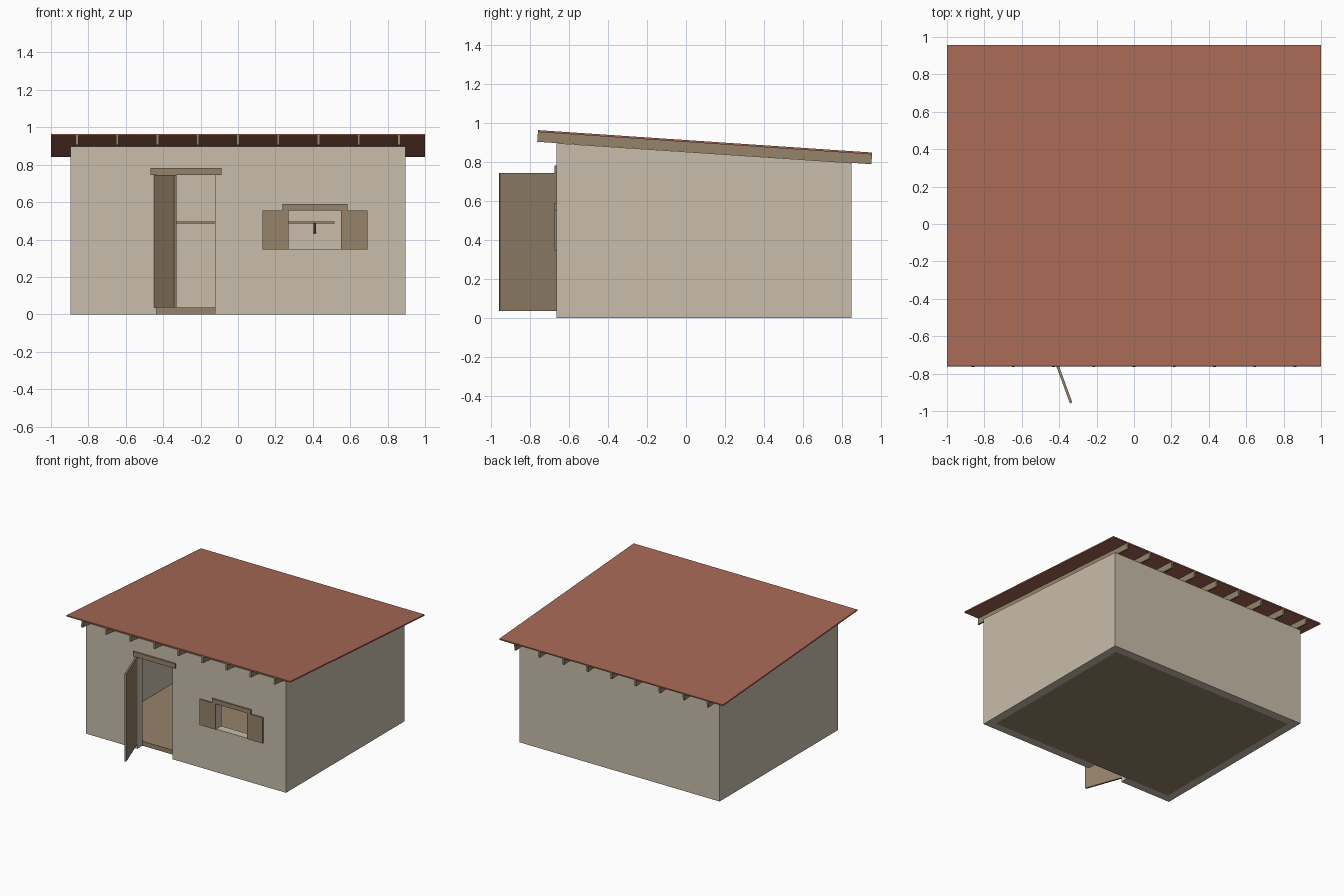
import bpy, bmesh, math
from mathutils import Matrix, Vector

if "Cube" in bpy.data.objects:
    bpy.data.objects.remove(bpy.data.objects["Cube"])


def material(name, rgb):
    lin = [(c / 255 / 12.92) if c < 10 else ((c / 255 + 0.055) / 1.055) ** 2.4 for c in rgb]
    m = bpy.data.materials.new(name)
    m.diffuse_color = (*lin, 1)
    m.use_nodes = True
    m.node_tree.nodes["Principled BSDF"].inputs["Base Color"].default_value = m.diffuse_color
    return m


PLASTER = material("pale plaster", (200, 189, 171))
WOOD = material("weathered wood", (150, 131, 107))
CLAY = material("red clay", (167, 105, 85))


def prism(name, profile, x0, x1, mat):
    """Extrude a (y, z) profile along x."""
    bm = bmesh.new()
    face = bm.faces.new([bm.verts.new((x0, y, z)) for y, z in profile])
    ext = bmesh.ops.extrude_face_region(bm, geom=[face])["geom"]
    bmesh.ops.translate(bm, vec=(x1 - x0, 0, 0),
                        verts=[v for v in ext if isinstance(v, bmesh.types.BMVert)])
    bmesh.ops.recalc_face_normals(bm, faces=bm.faces)
    me = bpy.data.meshes.new(name)
    bm.to_mesh(me)
    bm.free()
    me.materials.append(mat)
    ob = bpy.data.objects.new(name, me)
    bpy.context.collection.objects.link(ob)
    return ob


def box(name, x, y, z, mat):
    return prism(name, [(y[0], z[0]), (y[1], z[0]), (y[1], z[1]), (y[0], z[1])], x[0], x[1], mat)


def cut(ob, cutter):
    mod = ob.modifiers.new("cut", "BOOLEAN")
    mod.operation, mod.solver, mod.object = "DIFFERENCE", "EXACT", cutter
    bpy.context.view_layer.objects.active = ob
    bpy.ops.object.modifier_apply(modifier=mod.name)
    bpy.data.objects.remove(cutter)


WX, YF, YB, T = 0.895, -0.665, 0.849, 0.066   # wall extents and thickness
FLOOR = 0.036
DOOR_X, DOOR_TOP = (-0.435, -0.122), 0.744
WIN_X, WIN_Z = (0.27, 0.552), (0.348, 0.556)

# Walls: sloped-top block, hollowed, with door and window openings
walls = prism("walls", [(YF, 0), (YB, 0), (YB, 0.797), (YF, 0.898)], -WX, WX, PLASTER)
cut(walls, box("room_cutter", (-WX + T, WX - T), (YF + T, YB - T), (-0.1, 1.2), PLASTER))
cut(walls, box("door_cutter", DOOR_X, (YF - 0.1, YF + T + 0.05), (-0.1, DOOR_TOP), PLASTER))
cut(walls, box("window_cutter", WIN_X, (YF - 0.1, YF + T + 0.05), WIN_Z, PLASTER))

# Floor slab inside the walls
box("floor", (-WX + T, WX - T), (YF + T, YB - T), (0, FLOOR), WOOD)

# Sloped roof sheet and rafters, built flat then tilted about the front edge
tilt = Matrix.Translation((0, -0.76, 0.965)) @ Matrix.Rotation(-math.atan(0.067), 4, "X")
LENGTH = 1.72
roof = box("roof", (-1, 1), (0, LENGTH), (-0.010, 0), CLAY)
roof.data.transform(tilt)
for i in range(-4, 5):
    x = i * 0.2152
    r = box(f"rafter_{i + 5}", (x - 0.007, x + 0.007), (0, LENGTH), (-0.060, -0.010), WOOD)
    r.data.transform(tilt)

# Lintels and open shutters on the front face
OUT = YF - 0.011
box("door_lintel", (-0.467, -0.088), (OUT, YF + 0.002), (DOOR_TOP, 0.783), WOOD)
box("window_lintel", (0.239, 0.585), (OUT, YF + 0.002), (WIN_Z[1], 0.591), WOOD)
box("left_shutter", (0.131, WIN_X[0]), (OUT, YF), WIN_Z, WOOD)
box("right_shutter", (WIN_X[1], 0.692), (OUT, YF), WIN_Z, WOOD)

# Door standing open on its left hinge
door = box("door", (0, 0.308), (-0.014, 0), (FLOOR, DOOR_TOP), WOOD)
door.data.transform(Matrix.Translation((DOOR_X[0], YF, 0)) @ Matrix.Rotation(math.radians(-70), 4, "Z"))

# Wall shelf with brackets on the inside of the back wall
back = YB - T
box("shelf", (-0.515, 0.515), (back - 0.13, back), (0.487, 0.496), WOOD)
for i, x in enumerate((-0.41, 0.41)):
    prism(f"shelf_bracket_{i + 1}", [(back, 0.487), (back, 0.432), (back - 0.015, 0.432), (back - 0.11, 0.487)],
          x - 0.006, x + 0.006, WOOD)
